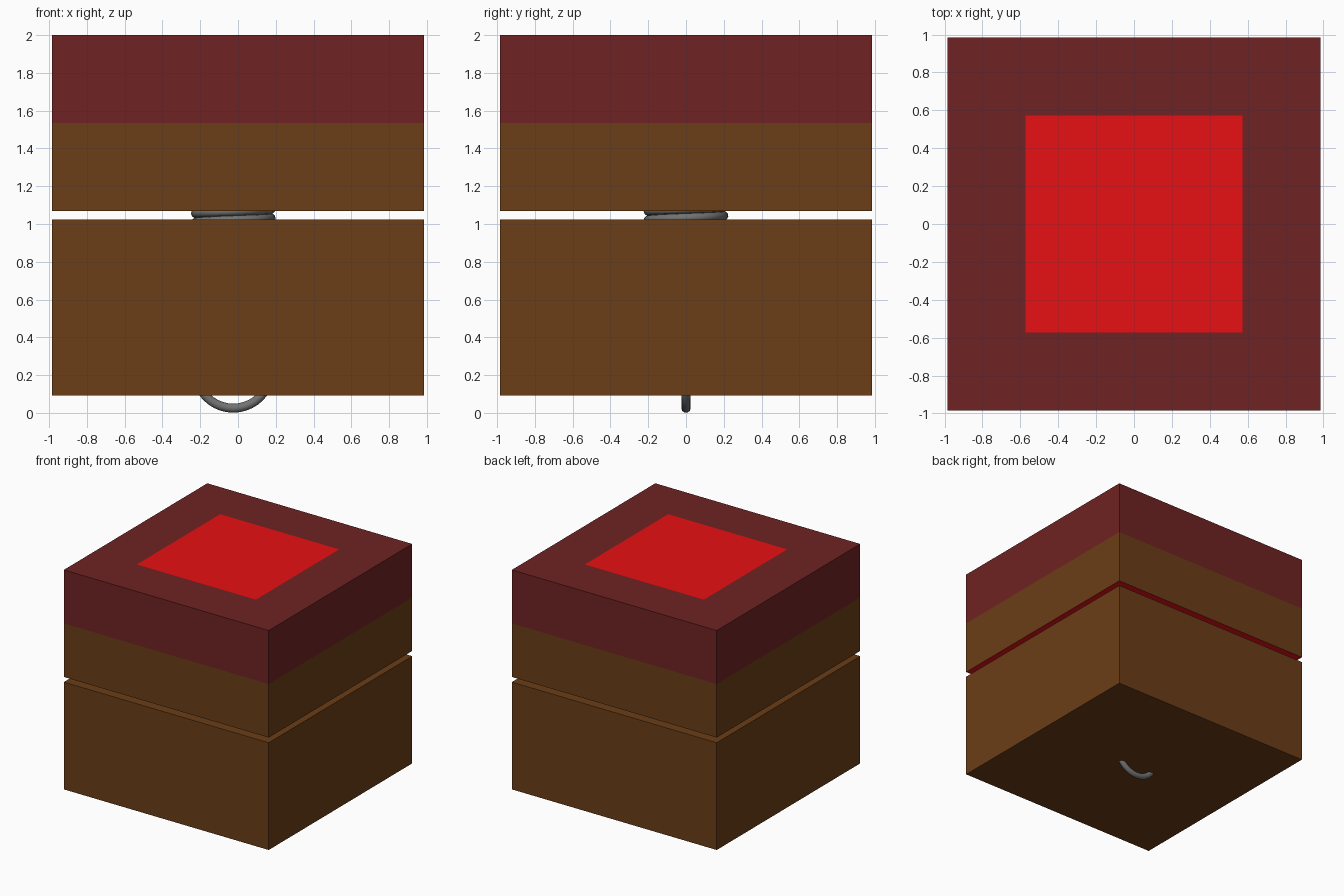
import bpy, bmesh, math
from mathutils import Matrix

if "Cube" in bpy.data.objects:
    bpy.data.objects.remove(bpy.data.objects["Cube"])


def material(name, rgb):
    m = bpy.data.materials.new(name)
    m.diffuse_color = (*rgb, 1)
    m.use_nodes = True
    m.node_tree.nodes["Principled BSDF"].inputs["Base Color"].default_value = m.diffuse_color
    return m


brown = material("brown", (0.147, 0.048, 0.0085))
maroon = material("maroon", (0.159, 0.016, 0.016))
red = material("red", (0.80, 0.005, 0.007))
steel = material("steel", (0.17, 0.17, 0.17))

HALF = 0.985


def finish(name, bm, mats):
    me = bpy.data.meshes.new(name)
    bm.to_mesh(me)
    bm.free()
    ob = bpy.data.objects.new(name, me)
    bpy.context.collection.objects.link(ob)
    for m in mats:
        me.materials.append(m)
    return ob


def block(z0, z1):
    bm = bmesh.new()
    bmesh.ops.create_cube(bm, size=1, matrix=Matrix.Translation((0, 0, (z0 + z1) / 2))
                          @ Matrix.Diagonal((2 * HALF, 2 * HALF, z1 - z0, 1)))
    return bm


# Lower block
finish("lower_block", block(0.093, 1.025), [brown])

# Upper block: maroon upper half, brown lower half, red underside and inset red top panel
bm = block(1.07, 2.0)
bmesh.ops.bisect_plane(bm, geom=bm.verts[:] + bm.edges[:] + bm.faces[:],
                       plane_co=(0, 0, 1.535), plane_no=(0, 0, 1))
bm.normal_update()
top = max(bm.faces, key=lambda f: f.calc_center_median().z)
bmesh.ops.inset_region(bm, faces=[top], thickness=HALF - 0.572, use_even_offset=True)
for f in bm.faces:
    z = f.calc_center_median().z
    f.material_index = 1 if z > 1.535 else 0
    if f.normal.z < -0.5:
        f.material_index = 2
top.material_index = 2
finish("upper_block", bm, [brown, maroon, red])

# Extension spring: bottom hook loop, tight coil, top hook loop
R, WIRE, CX, PITCH = 0.199, 0.025, -0.025, 0.048


def wire(name, pts, cyclic=False):
    cu = bpy.data.curves.new(name, 'CURVE')
    cu.dimensions = '3D'
    cu.bevel_depth = WIRE
    cu.bevel_resolution = 3
    cu.use_fill_caps = True
    sp = cu.splines.new('POLY')
    sp.points.add(len(pts) - 1)
    for p, co in zip(sp.points, pts):
        p.co = (*co, 1)
    sp.use_cyclic_u = cyclic
    sp.use_smooth = True
    cu.materials.append(steel)
    ob = bpy.data.objects.new(name, cu)
    bpy.context.collection.objects.link(ob)


def coil_point(i, steps=32):
    turns = i / steps
    a = 2 * math.pi * turns - math.pi / 2
    return (CX + R * math.cos(a), R * math.sin(a), 1.02 + PITCH * turns)


wire("spring_coil", [coil_point(i) for i in range(-32 * 12, 32 * 10 + 1)])
for name, zc in (("bottom_hook", R + WIRE), ("top_hook", 1.73)):
    loop = [2 * math.pi * i / 40 for i in range(40)]
    wire(name, [(CX + R * math.cos(a), 0, zc + R * math.sin(a)) for a in loop], True)
